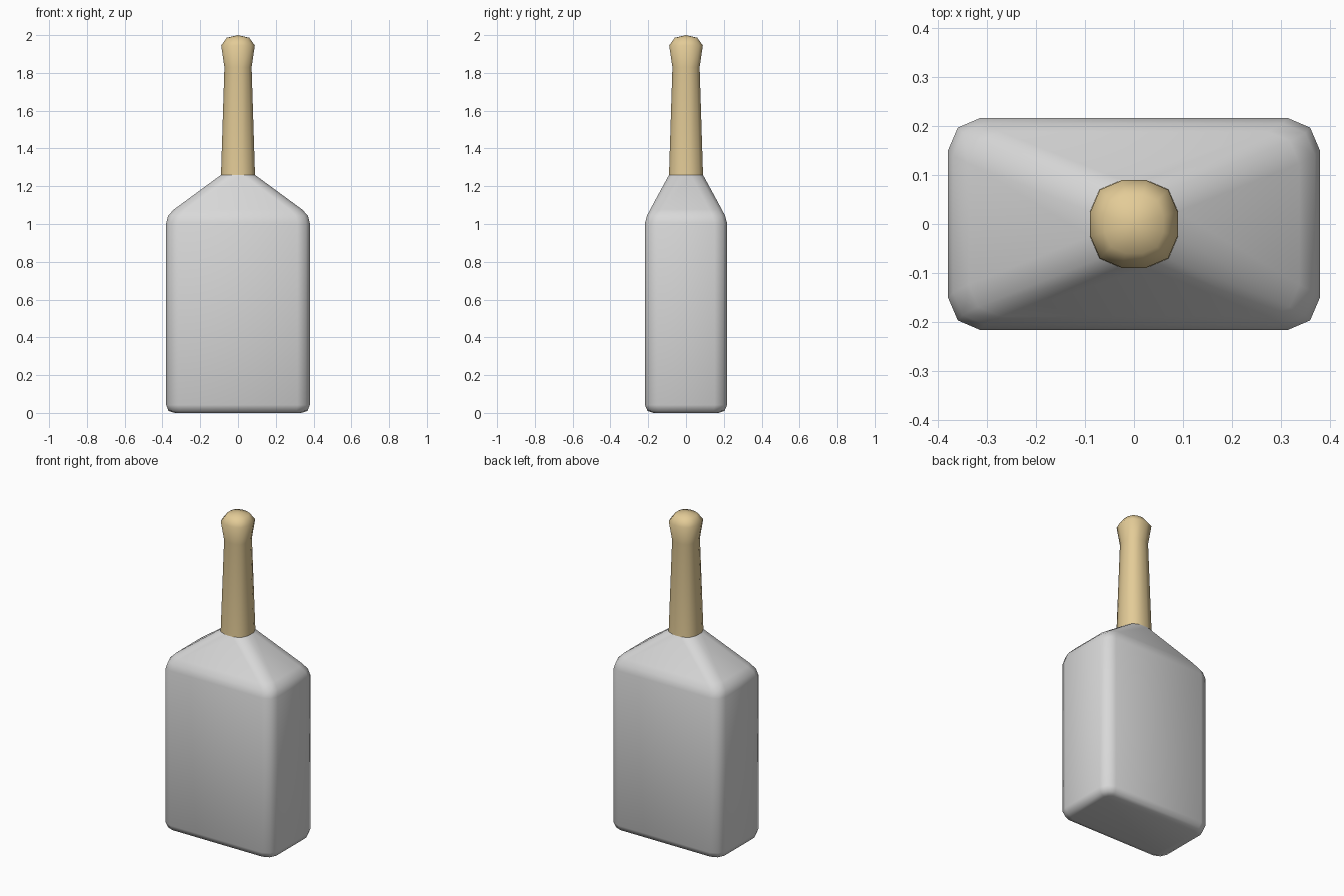
import bpy, bmesh
from mathutils import Vector

if "Cube" in bpy.data.objects:
    bpy.data.objects.remove(bpy.data.objects["Cube"])


def material(name, rgb):
    m = bpy.data.materials.new(name)
    m.diffuse_color = (*rgb, 1)
    m.use_nodes = True
    m.node_tree.nodes["Principled BSDF"].inputs["Base Color"].default_value = m.diffuse_color
    return m


def ring(hx, hy, c, z):
    """12-point rounded rectangle, counter-clockwise from above."""
    corner = [(hx, hy - c), (hx - 0.3 * c, hy - 0.3 * c), (hx - c, hy)]
    pts = []
    for sx, sy in ((1, 1), (-1, 1), (-1, -1), (1, -1)):
        quarter = corner if sx * sy > 0 else corner[::-1]
        pts += [Vector((sx * x, sy * y, z)) for x, y in quarter]
    return pts


def loft(name, rows, mat, bottom=False, apex=None):
    bm = bmesh.new()
    loops = [[bm.verts.new(p) for p in ring(*r)] for r in rows]
    n = len(loops[0])
    for a, b in zip(loops, loops[1:]):
        for i in range(n):
            j = (i + 1) % n
            bm.faces.new((a[i], a[j], b[j], b[i]))
    if bottom:
        bm.faces.new(loops[0][::-1])
    if apex is not None:
        tip = bm.verts.new((0, 0, apex))
        for i in range(n):
            bm.faces.new((loops[-1][i], loops[-1][(i + 1) % n], tip))
    for f in bm.faces:
        f.smooth = True
    me = bpy.data.meshes.new(name)
    bm.to_mesh(me)
    bm.free()
    me.materials.append(mat)
    ob = bpy.data.objects.new(name, me)
    bpy.context.collection.objects.link(ob)
    return ob


grey = material("light grey", (0.69, 0.69, 0.69))
tan = material("tan", (0.77, 0.60, 0.31))

# Box-shaped body with sloping shoulders: half width, half depth, corner, height
loft("bottle_body", [
    (0.335, 0.172, 0.035, 0.0),
    (0.368, 0.204, 0.058, 0.01),
    (0.38, 0.217, 0.066, 0.042),
    (0.38, 0.217, 0.066, 1.005),
    (0.370, 0.206, 0.066, 1.045),
    (0.338, 0.189, 0.065, 1.078),
    (0.09, 0.09, 0.065, 1.26),
], grey, bottom=True)

# Tapered neck with a swollen rounded tip
loft("bottle_neck", [
    (0.09, 0.09, 0.065, 1.26),
    (0.072, 0.072, 0.052, 1.83),
    (0.089, 0.089, 0.064, 1.945),
    (0.06, 0.06, 0.043, 1.986),
], tan, apex=2.0)
